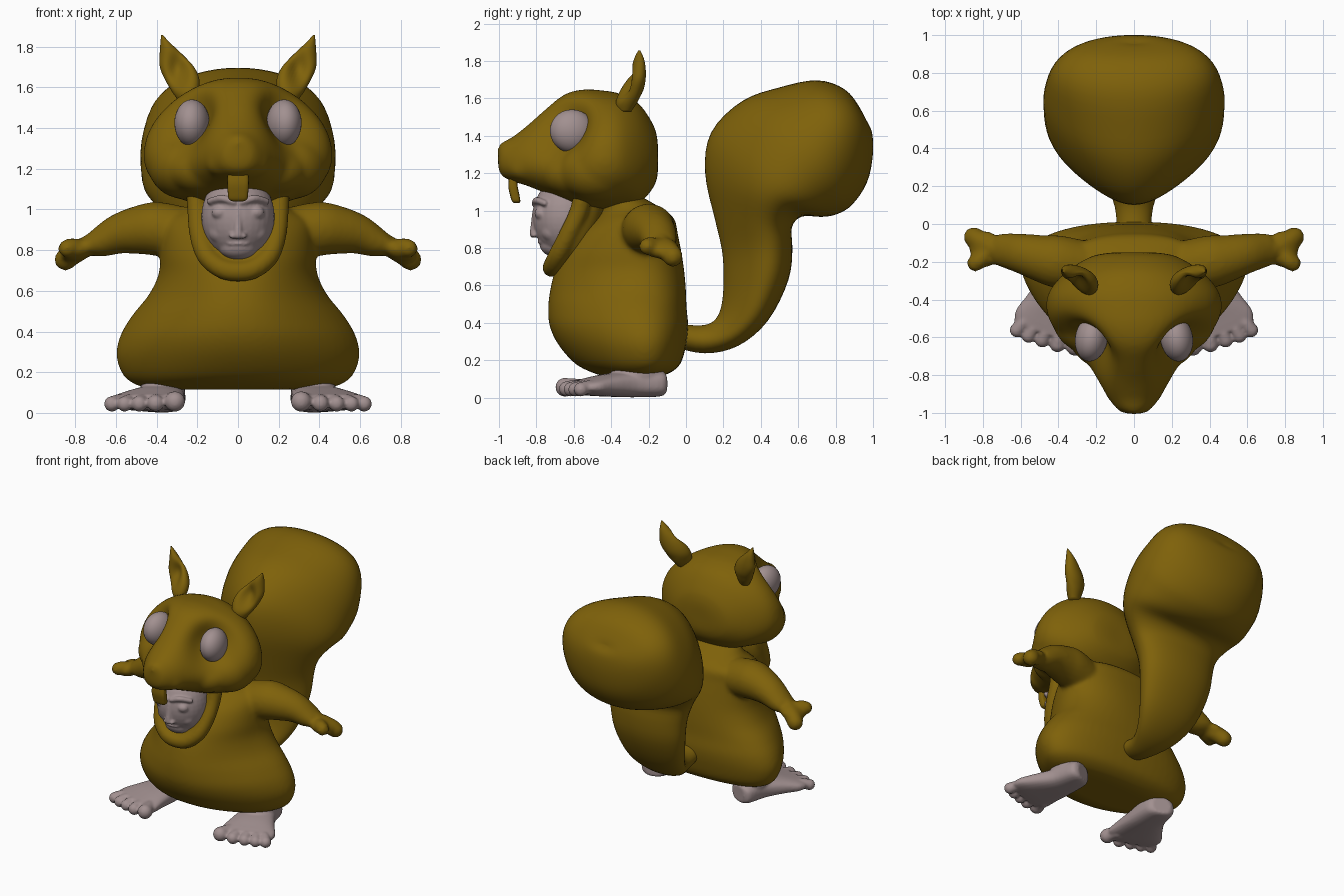
import bpy, bmesh, math
from mathutils import Vector as V, Matrix, Euler

def material(name, rgb):
    m = bpy.data.materials.new(name)
    m.diffuse_color = (*rgb, 1)
    return m

FUR = material("fur", (0.21, 0.12, 0.003))
SKIN = material("skin", (0.36, 0.28, 0.28))

def spline(a, b, c, d, t):
    return 0.5 * (2*b + (c - a)*t + (2*a - 5*b + 4*c - d)*t*t + (3*b - a - 3*c + d)*t**3)

def loft(bm, rings, n=40, steps=4, power=2.0, pear=0.0):
    """Closed skin over rings (centre, half axis u, half axis v, pear); pear narrows the +v side."""
    rings = [tuple(V(p) for p in r[:3]) + (r[3] if len(r) > 3 else pear,) for r in rings]
    dense = []
    for i in range(len(rings) - 1):
        q = [rings[max(0, min(len(rings) - 1, i + k))] for k in (-1, 0, 1, 2)]
        for s in range(steps):
            dense.append([spline(q[0][k], q[1][k], q[2][k], q[3][k], s / steps) for k in range(4)])
    dense.append(rings[-1])
    loops, e = [], 2 / power
    for c, u, v, k in dense:
        loop = []
        for j in range(n):
            a = 2 * math.pi * j / n
            x = math.copysign(abs(math.cos(a))**e, math.cos(a))
            y = math.copysign(abs(math.sin(a))**e, math.sin(a))
            loop.append(bm.verts.new(c + u * x * (1 - k * y) + v * y))
        loops.append(loop)
    for p, q in zip(loops, loops[1:]):
        for j in range(n):
            bm.faces.new((p[j], p[(j+1) % n], q[(j+1) % n], q[j]))
    bm.faces.new(loops[0])
    bm.faces.new(loops[-1])

def tube(bm, pts, up=(0, 0, 1), n=20):
    """Tube through (x, y, z, radius[, width factor]) points with rounded ends."""
    rings = []
    for i, p in enumerate(pts):
        t = (V(pts[min(i+1, len(pts)-1)][:3]) - V(pts[max(i-1, 0)][:3])).normalized()
        u = t.cross(V(up)).normalized()
        w = p[4] if len(p) > 4 else 1
        rings.append((V(p[:3]), u * p[3] * w, t.cross(u) * p[3]))
    loft(bm, rings, n)
    for p in (pts[0], pts[-1]):
        ball(bm, p[:3], (p[3],) * 3)

def ball(bm, c, r, rot=(0, 0, 0)):
    m = Matrix.Translation(c) @ Euler(rot).to_matrix().to_4x4() @ Matrix.Diagonal((*r, 1))
    bmesh.ops.create_uvsphere(bm, u_segments=32, v_segments=20, radius=1, matrix=m)

def dent(bm, c, push, radius):
    for v in bm.verts:
        v.co += V(push) * math.exp(-((v.co - V(c)).length / radius)**2)

def finish(bm, name, mat, voxel=0, smooth=0):
    bmesh.ops.recalc_face_normals(bm, faces=bm.faces)
    for f in bm.faces:
        f.smooth = True
    me = bpy.data.meshes.new(name)
    bm.to_mesh(me)
    bm.free()
    me.materials.append(mat)
    ob = bpy.data.objects.new(name, me)
    bpy.context.collection.objects.link(ob)
    if voxel:
        r = ob.modifiers.new("blend", 'REMESH')
        r.mode, r.voxel_size, r.use_smooth_shade = 'VOXEL', voxel, True
    if smooth:
        s = ob.modifiers.new("soften", 'SMOOTH')
        s.factor, s.iterations = 0.5, smooth
    return ob

# body with sleeves and mitten hands; wider at the haunches than at the belly
bm = bmesh.new()
body = [(.115, -.29, .36, .14, -.2), (.13, -.29, .46, .20, -.25), (.18, -.31, .53, .28, -.3),
        (.28, -.34, .558, .34, -.34), (.38, -.358, .54, .37, -.34), (.48, -.367, .485, .37, -.34),
        (.58, -.363, .415, .362, -.3), (.68, -.355, .375, .345, -.25), (.78, -.34, .37, .315, -.2),
        (.88, -.315, .365, .27, -.2), (.95, -.28, .35, .22, -.2), (1.0, -.28, .26, .17, -.1),
        (1.07, -.33, .18, .10, 0)]
loft(bm, [((0, y, z), (rx, 0, 0), (0, ry, 0), k) for z, y, rx, ry, k in body], 64, power=2.25)
for s in (1, -1):
    arm = [(.22, -.23, .87, .13, 1), (.4, -.2, .905, .133, 1.05), (.5, -.18, .897, .118, 1.05),
           (.6, -.155, .875, .096, 1.1), (.68, -.14, .838, .074, 1.25), (.725, -.135, .825, .055, 1.5)]
    tube(bm, [(s*x, y, z, r, w) for x, y, z, r, w in arm])
    ball(bm, (s*.785, -.132, .80), (.09, .095, .05), (0, s*.35, 0))
    tube(bm, [(s*.78, -.11, .80, .055), (s*.825, -.085, .775, .056), (s*.848, -.07, .754, .055)])
    tube(bm, [(s*.78, -.16, .81, .045), (s*.82, -.195, .815, .045), (s*.84, -.208, .808, .045)])
finish(bm, "body", FUR, .014, 8)

# head with snout, cheeks and eye hollows
bm = bmesh.new()
head = [(-.15, 1.28, .10, .08), (-.17, 1.29, .22, .16), (-.25, 1.305, .35, .265), (-.35, 1.322, .44, .303),
        (-.45, 1.325, .46, .318), (-.55, 1.33, .43, .318), (-.65, 1.335, .36, .288), (-.75, 1.32, .265, .228),
        (-.85, 1.295, .185, .162), (-.93, 1.275, .13, .118), (-.985, 1.275, .085, .09), (-1.005, 1.275, .04, .05)]
loft(bm, [((0, y, z), (rx, 0, 0), (0, 0, rz)) for y, z, rx, rz in head], 64, power=2.15, pear=.14)
for s in (1, -1):
    dent(bm, (s*.29, -.68, 1.45), (-s*.12, .10, -.02), .16)
for s in (1, -1):
    ball(bm, (s*.26, -.47, 1.21), (.18, .21, .16))
    ball(bm, (s*.17, -.60, 1.19), (.17, .16, .12))
    ball(bm, (s*.07, -.86, 1.225), (.09, .1, .07))
ball(bm, (0, -.965, 1.325), (.055, .045, .045))
finish(bm, "head", FUR, .014, 18)

# open lower jaw: filled back plus a raised U rim around the face
bm = bmesh.new()
ball(bm, (0, -.575, .90), (.215, .12, .25), (-.36, 0, 0))
rim = [(.205, -.55, 1.10), (.20, -.575, .99), (.188, -.63, .87), (.152, -.682, .77), (.08, -.711, .71)]
path = [(x, y, z, .05) for x, y, z in rim] + [(0, -.718, .695, .05)]
path += [(-x, y, z, r) for x, y, z, r in path[-2::-1]]
tube(bm, path, up=(0, -1, .36))
finish(bm, "lower_jaw", FUR, .012, 8)

# front tooth
bm = bmesh.new()
loft(bm, [((0, y, z), (w, 0, 0), (0, d, 0)) for y, z, w, d in
          [(-.925, 1.19, .05, .02), (-.925, 1.13, .053, .025), (-.915, 1.08, .05, .025),
           (-.908, 1.05, .045, .022), (-.906, 1.04, .025, .012)]], 24, power=4)
finish(bm, "tooth", FUR)

# face in the open mouth
bm = bmesh.new()
ball(bm, (0, -.645, .965), (.18, .175, .215))
ball(bm, (0, -.70, .815), (.095, .08, .062))
for s in (1, -1):
    ball(bm, (s*.088, -.775, .985), (.042, .035, .033))
    tube(bm, [(s*.02, -.81, 1.035, .016), (s*.08, -.80, 1.055, .018), (s*.14, -.755, 1.04, .016)])
    ball(bm, (s*.025, -.812, .87), (.018, .016, .015))
    ball(bm, (s*.085, -.715, .89), (.06, .06, .06))
tube(bm, [(0, -.81, 1.0, .012), (0, -.812, .93, .018), (0, -.815, .875, .022)], up=(0, 1, 0))
ball(bm, (0, -.775, .832), (.055, .018, .01))
ball(bm, (0, -.765, .81), (.045, .018, .011))
finish(bm, "face", SKIN, .008, 4)

# tail: each ring is (front y, front z, back y, back z, half width, pear)
tail = [(-.06, .40, -.06, .27, .09, 0), (.08, .385, .10, .235, .10, .1), (.16, .42, .28, .275, .155, .3),
        (.195, .52, .44, .41, .215, .4), (.20, .68, .55, .63, .26, .4), (.19, .80, .57, .80, .28, .4),
        (.15, .97, .565, .91, .32, .42), (.10, 1.2, .62, .97, .39, .44), (.13, 1.42, .725, .965, .44, .38),
        (.30, 1.59, .81, .98, .47, .22), (.50, 1.66, .89, 1.03, .475, .08), (.70, 1.70, .97, 1.15, .43, -.08),
        (.85, 1.65, 1.0, 1.30, .32, -.1), (.93, 1.55, .995, 1.42, .15, 0), (.955, 1.49, .97, 1.47, .02, 0)]
bm = bmesh.new()
loft(bm, [((0, (a+c)/2, (b+d)/2), (w, 0, 0), (0, (a-c)/2, (b-d)/2), k) for a, b, c, d, w, k in tail], 56)
finish(bm, "tail", FUR, smooth=5)

for s, side in ((1, "left"), (-1, "right")):
    # ear, hollowed at the front
    bm = bmesh.new()
    ear = [(.25, -.33, 1.53, .04, .035), (.26, -.32, 1.58, .065, .055), (.275, -.295, 1.64, .085, .062),
           (.30, -.275, 1.70, .084, .055), (.328, -.26, 1.76, .057, .042), (.353, -.252, 1.81, .029, .027),
           (.374, -.25, 1.857, .004, .005)]
    loft(bm, [((s*x, y, z), (rx, s*rx*.25, 0), (0, ry, 0)) for x, y, z, rx, ry in ear], 32)
    for v in bm.verts:
        if v.co.y < -.25:
            d = (v.co.x - s*.295)**2 + ((v.co.z - 1.69) * .6)**2
            v.co.y += .065 * math.exp(-d / .0022) * min(1, (-.25 - v.co.y) / .03)
    finish(bm, side + "_ear", FUR)

    # eye
    bm = bmesh.new()
    ball(bm, (s*.226, -.607, 1.424), (.086, .122, .116), (-.3, 0, s*.15))
    finish(bm, side + "_eye", SKIN)

    # bare foot with five toes
    bm = bmesh.new()
    foot = [(.345, -.12, .075, .06, .058), (.355, -.155, .075, .095, .07), (.375, -.3, .072, .115, .07),
            (.415, -.43, .066, .15, .06), (.447, -.52, .058, .178, .047), (.468, -.58, .054, .165, .036)]
    loft(bm, [((s*x, y, z), (s*w, w*.36, 0), (0, 0, h)) for x, y, z, w, h in foot], 32, power=2.6)
    ball(bm, (s*.37, -.26, .12), (.11, .14, .09))
    for bx, by, tx, ty, r in [(.33, -.56, .31, -.648, .05), (.40, -.55, .405, -.638, .041),
                              (.46, -.53, .485, -.615, .039), (.51, -.51, .557, -.592, .038),
                              (.55, -.48, .62, -.562, .038)]:
        tube(bm, [(s*bx, by, .055, r*.9), (s*(bx+tx)/2, (by+ty)/2, .058, r*.9), (s*tx, ty, r + .006, r)])
    finish(bm, side + "_foot", SKIN, .009, 3)
